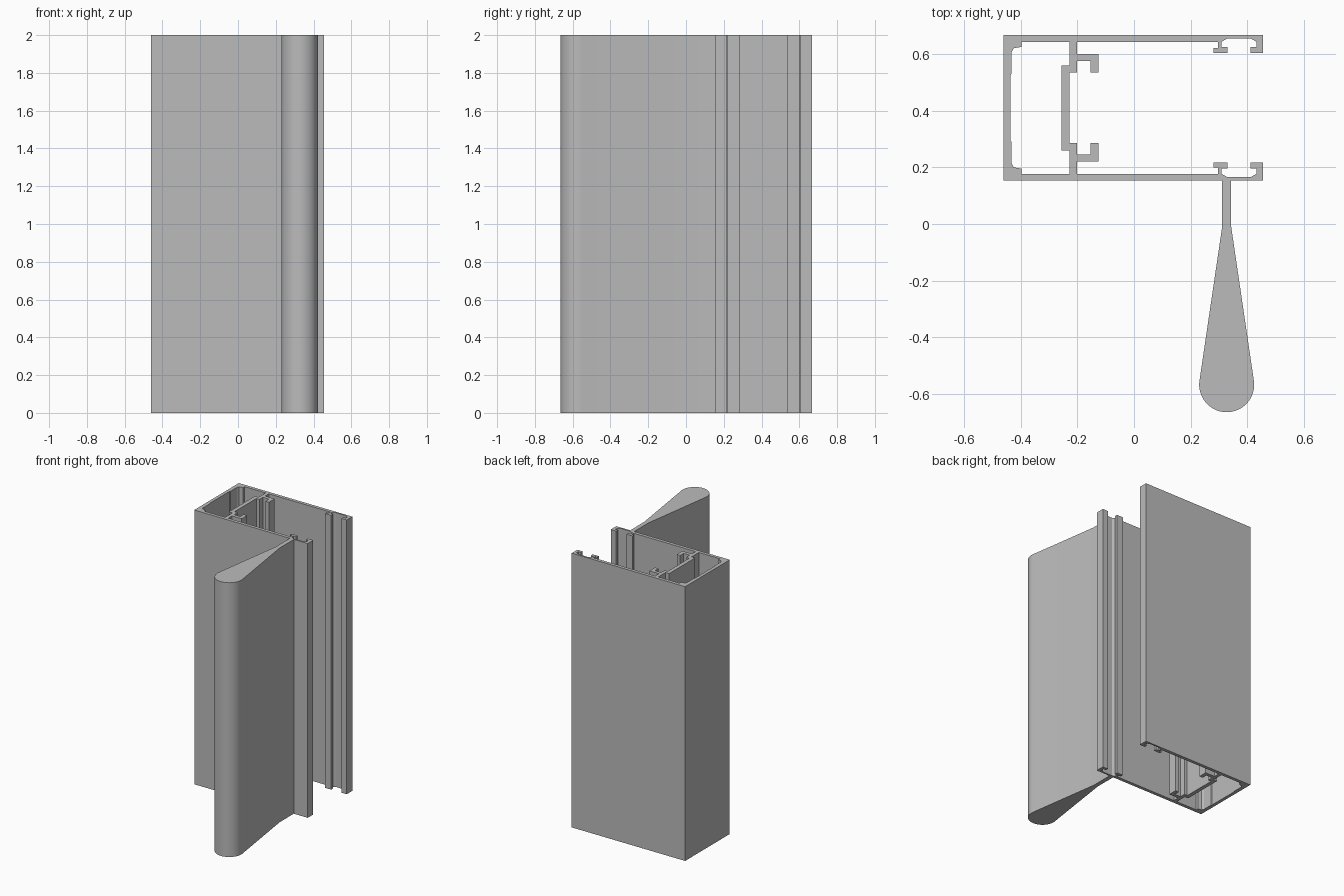
import bpy
import bmesh
from math import cos, sin, radians
from mathutils import Matrix, Vector

HEIGHT = 2.0
MID_Y = 0.41          # symmetry line of the channel

cube = bpy.data.objects.get("Cube")
if cube:
    bpy.data.objects.remove(cube, do_unlink=True)

metal = bpy.data.materials.new("grey aluminium")
metal.use_nodes = True
grey = (0.5, 0.5, 0.5, 1.0)
metal.diffuse_color = grey
metal.node_tree.nodes["Principled BSDF"].inputs["Base Color"].default_value = grey


def extrude(name, outline, mirror_y=None):
    """Extrude a closed outline to full height, optionally mirrored across y."""
    bm = bmesh.new()
    base = bm.faces.new([bm.verts.new((x, y, 0)) for x, y in outline])
    top = bmesh.ops.extrude_face_region(bm, geom=[base])["geom"]
    bmesh.ops.translate(bm, vec=(0, 0, HEIGHT),
                        verts=[g for g in top if isinstance(g, bmesh.types.BMVert)])
    if mirror_y is not None:
        # open the seam, then weld the mirrored half onto it
        seam = [f for f in bm.faces
                if all(abs(v.co.y - mirror_y) < 1e-5 for v in f.verts)]
        bmesh.ops.delete(bm, geom=seam, context='FACES')
        copy = bmesh.ops.duplicate(bm, geom=bm.verts[:] + bm.edges[:] + bm.faces[:])
        flip = (Matrix.Translation(Vector((0, 2 * mirror_y, 0)))
                @ Matrix.Scale(-1, 4, Vector((0, 1, 0))))
        bmesh.ops.transform(bm, matrix=flip,
                            verts=[g for g in copy["geom"]
                                   if isinstance(g, bmesh.types.BMVert)])
        bmesh.ops.remove_doubles(bm, verts=bm.verts[:], dist=1e-4)
    bmesh.ops.recalc_face_normals(bm, faces=bm.faces[:])
    mesh = bpy.data.meshes.new(name)
    bm.to_mesh(mesh)
    bm.free()
    mesh.materials.append(metal)
    obj = bpy.data.objects.new(name, mesh)
    bpy.context.collection.objects.link(obj)
    return obj


# Back half of the channel section
INNER = 0.643         # inside face of the side wall
outer_wall = [(-0.46, MID_Y), (-0.46, 0.667), (0.455, 0.667)]
end_lip = [(0.455, 0.603), (0.411, 0.603), (0.411, 0.624), (0.432, 0.624),
           (0.432, INNER), (0.411, 0.655)]
inner_lip = [(0.33, 0.655), (0.309, INNER), (0.309, 0.624), (0.33, 0.624),
             (0.33, 0.603), (0.28, 0.603), (0.28, 0.621), (0.297, 0.621),
             (0.297, INNER)]
hook = [(-0.202, INNER), (-0.202, 0.6), (-0.125, 0.6), (-0.125, 0.535),
        (-0.153, 0.535), (-0.153, 0.575), (-0.202, 0.575), (-0.202, 0.535)]
divider = [(-0.227, 0.535), (-0.227, MID_Y), (-0.256, MID_Y),
           (-0.256, 0.56), (-0.227, 0.56), (-0.227, INNER)]
corner = [(-0.397, INNER), (-0.397, 0.625), (-0.425, 0.62), (-0.432, 0.605),
          (-0.432, 0.53), (-0.436, 0.525), (-0.436, MID_Y)]
extrude("channel_frame",
        outer_wall + end_lip + inner_lip + hook + divider + corner, MID_Y)

# Teardrop fin: thin stem flaring into a round nose
FIN_X, NOSE_Y, RADIUS, STEM = 0.327, -0.567, 0.097, 0.016
nose = []
for i in range(33):
    a = radians(172 + i * 196 / 32)
    nose.append((FIN_X + RADIUS * cos(a), NOSE_Y + RADIUS * sin(a)))
fin = extrude("teardrop_fin",
              [(FIN_X + STEM, -0.01), (FIN_X + STEM, 0.153),
               (FIN_X - STEM, 0.153), (FIN_X - STEM, -0.01)] + nose)

bpy.ops.object.select_all(action='DESELECT')
fin.select_set(True)
bpy.context.view_layer.objects.active = fin
bpy.ops.object.shade_smooth_by_angle(angle=radians(30))
